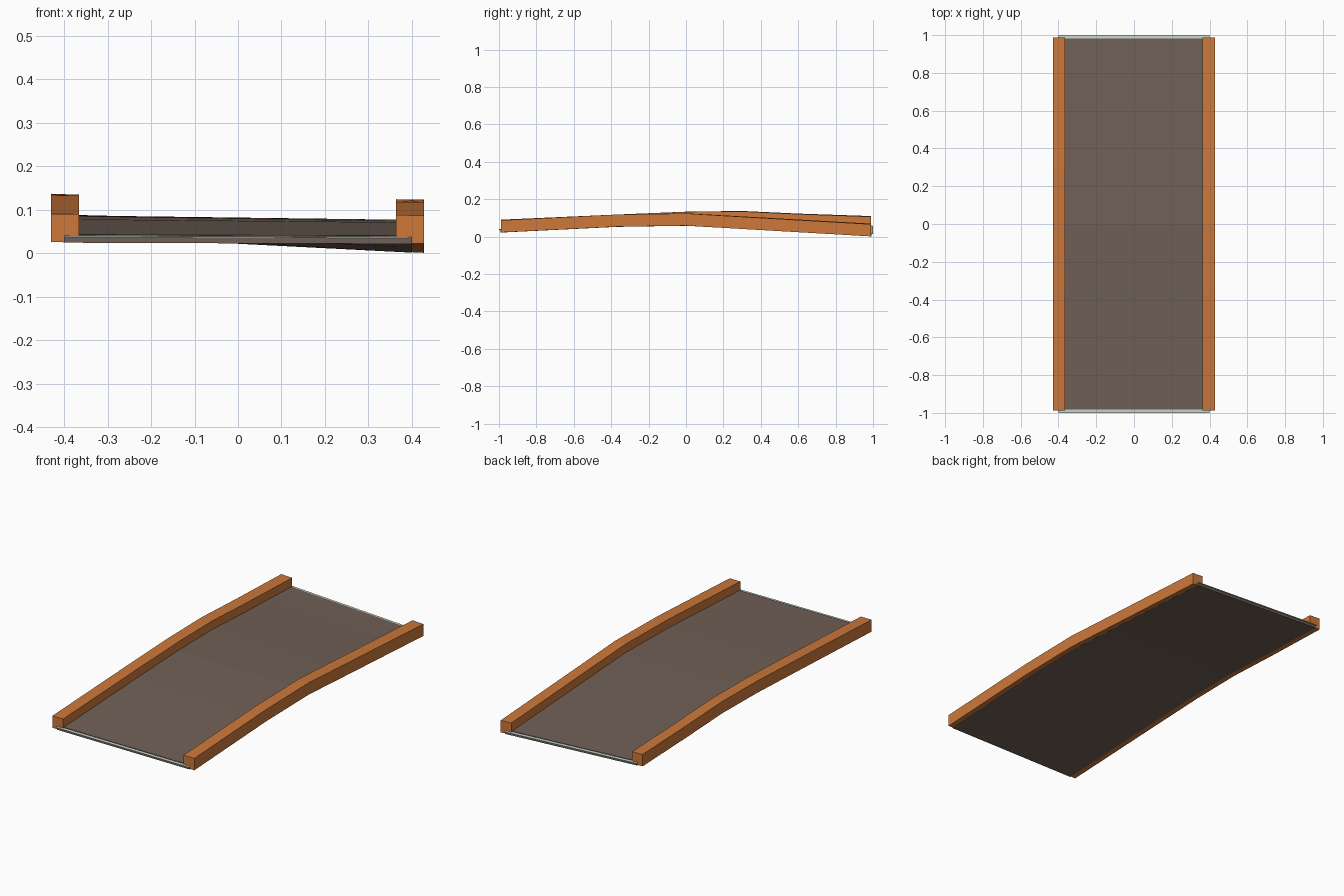
import bpy
import bmesh

cube = bpy.data.objects.get("Cube")
if cube:
    bpy.data.objects.remove(cube, do_unlink=True)


def material(name, color):
    m = bpy.data.materials.new(name)
    m.use_nodes = True
    m.diffuse_color = (*color, 1)
    m.node_tree.nodes["Principled BSDF"].inputs["Base Color"].default_value = (*color, 1)
    return m


orange = material("orange wood", (0.61, 0.188, 0.042))
brown = material("brown deck", (0.162, 0.117, 0.095))
pale = material("pale sheet", (0.58, 0.68, 0.61))

# Underside height (y, z) along each long edge of the warped walkway
RIGHT_EDGE = [(-1, 0.025), (-0.37, 0.053), (0, 0.068), (0.3, 0.071), (0.6, 0.057), (1, 0.043)]
LEFT_EDGE = [(-1, 0.022), (-0.37, 0.053), (0, 0.059), (1, 0.002)]
STATIONS = [-0.7, -0.37, -0.18, 0, 0.15, 0.3, 0.6, 0.8]
EDGE_X = 0.4


def along(profile, y):
    for (y0, z0), (y1, z1) in zip(profile, profile[1:]):
        if y <= y1:
            return z0 + (z1 - z0) * (y - y0) / (y1 - y0)
    return profile[-1][1]


def height(x, y):
    t = (x + EDGE_X) / (2 * EDGE_X)
    return along(RIGHT_EDGE, y) * (1 - t) + along(LEFT_EDGE, y) * t


def strip(name, x0, x1, end, low, high, mat):
    """Box section swept along y, following the warped surface."""
    bm = bmesh.new()
    rings = []
    for y in [-end] + STATIONS + [end]:
        corners = [(x0, low), (x1, low), (x1, high), (x0, high)]
        rings.append([bm.verts.new((x, y, height(x, y) + dz)) for x, dz in corners])
    for a, b in zip(rings, rings[1:]):
        for i in range(4):
            j = (i + 1) % 4
            bm.faces.new((a[i], a[j], b[j], b[i]))
    bm.faces.new(rings[0])
    bm.faces.new(rings[-1])
    bmesh.ops.recalc_face_normals(bm, faces=bm.faces)
    mesh = bpy.data.meshes.new(name)
    bm.to_mesh(mesh)
    bm.free()
    mesh.materials.append(mat)
    obj = bpy.data.objects.new(name, mesh)
    bpy.context.collection.objects.link(obj)
    return obj


# Side rails
for side, x0, x1 in (("right", -0.43, -0.365), ("left", 0.363, 0.428)):
    strip(side + "_rail", x0, x1, 0.988, 0, 0.065, orange)

# Deck: base slab, thin sheet that peeks out at the ends, walking surface
strip("deck_base", -EDGE_X, EDGE_X, 0.992, -0.0008, 0.012, brown)
strip("deck_sheet", -EDGE_X, EDGE_X, 1.0, 0.012, 0.015, pale)
strip("deck_surface", -EDGE_X, EDGE_X, 0.983, 0.015, 0.018, brown)
